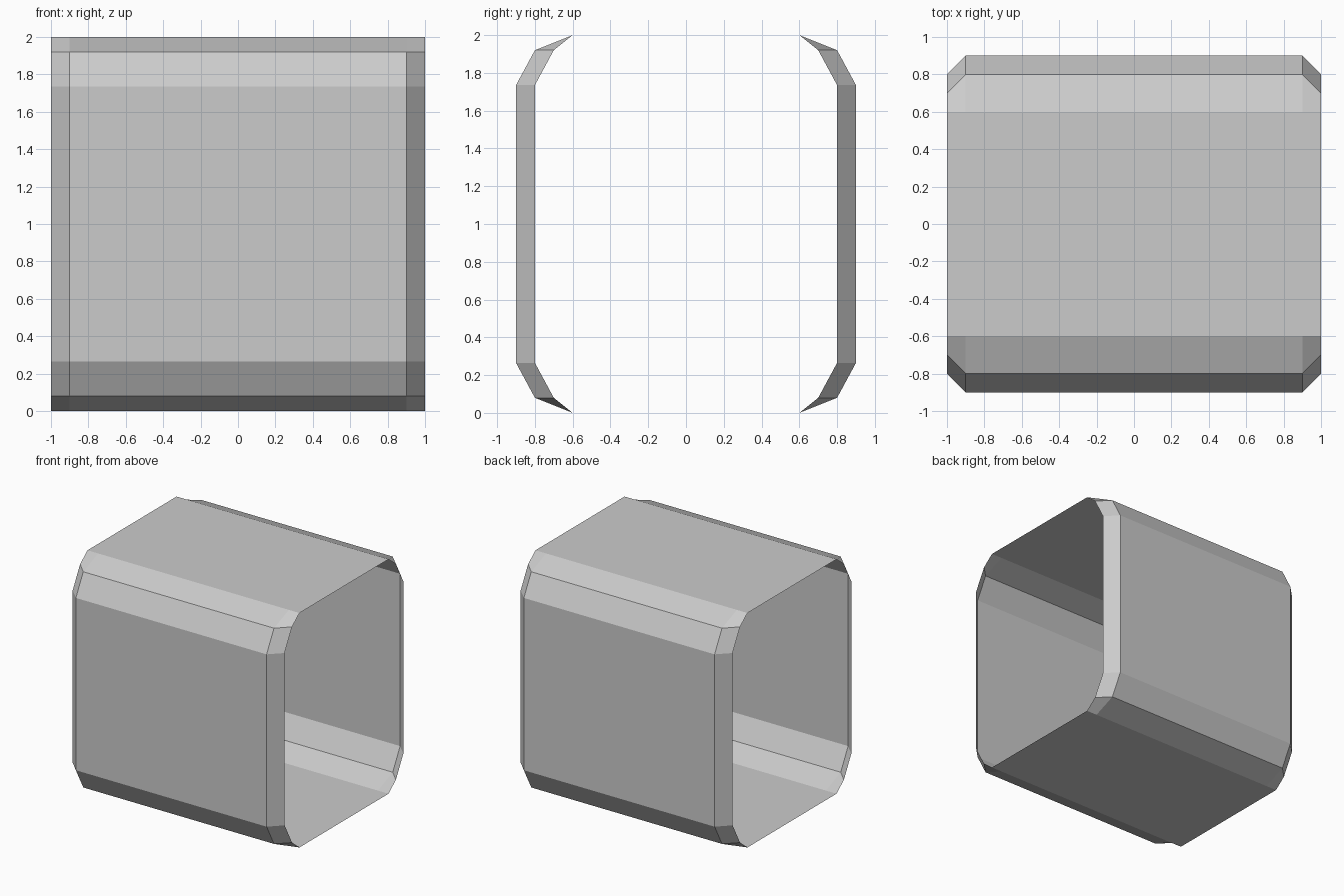
import bpy, bmesh

if "Cube" in bpy.data.objects:
    bpy.data.objects.remove(bpy.data.objects["Cube"])

# Quarter profiles (y, z offset from the middle): full-size body and chamfered end lip
body = [(0.9, 0.735), (0.8, 0.92), (0.6, 1.0)]
lip = [(0.8, 0.735), (0.7, 0.92), (0.6, 1.0)]


def closed_profile(quarter):
    # Mirror the quarter into a counterclockwise 12-point loop
    half = quarter + [(-y, z) for y, z in reversed(quarter)]
    return half + [(-y, -z) for y, z in half]


bm = bmesh.new()
rings = []
for x, quarter in [(-1.0, lip), (-0.9, body), (0.9, body), (1.0, lip)]:
    rings.append([bm.verts.new((x, y, z + 1.0)) for y, z in closed_profile(quarter)])

# Bridge the rings into an open-ended sleeve, normals facing out
for a, b in zip(rings, rings[1:]):
    n = len(a)
    for i in range(n):
        j = (i + 1) % n
        bm.faces.new((a[i], a[j], b[j], b[i]))

mesh = bpy.data.meshes.new("open_sleeve")
bm.to_mesh(mesh)
bm.free()
sleeve = bpy.data.objects.new("open_sleeve", mesh)
bpy.context.collection.objects.link(sleeve)
